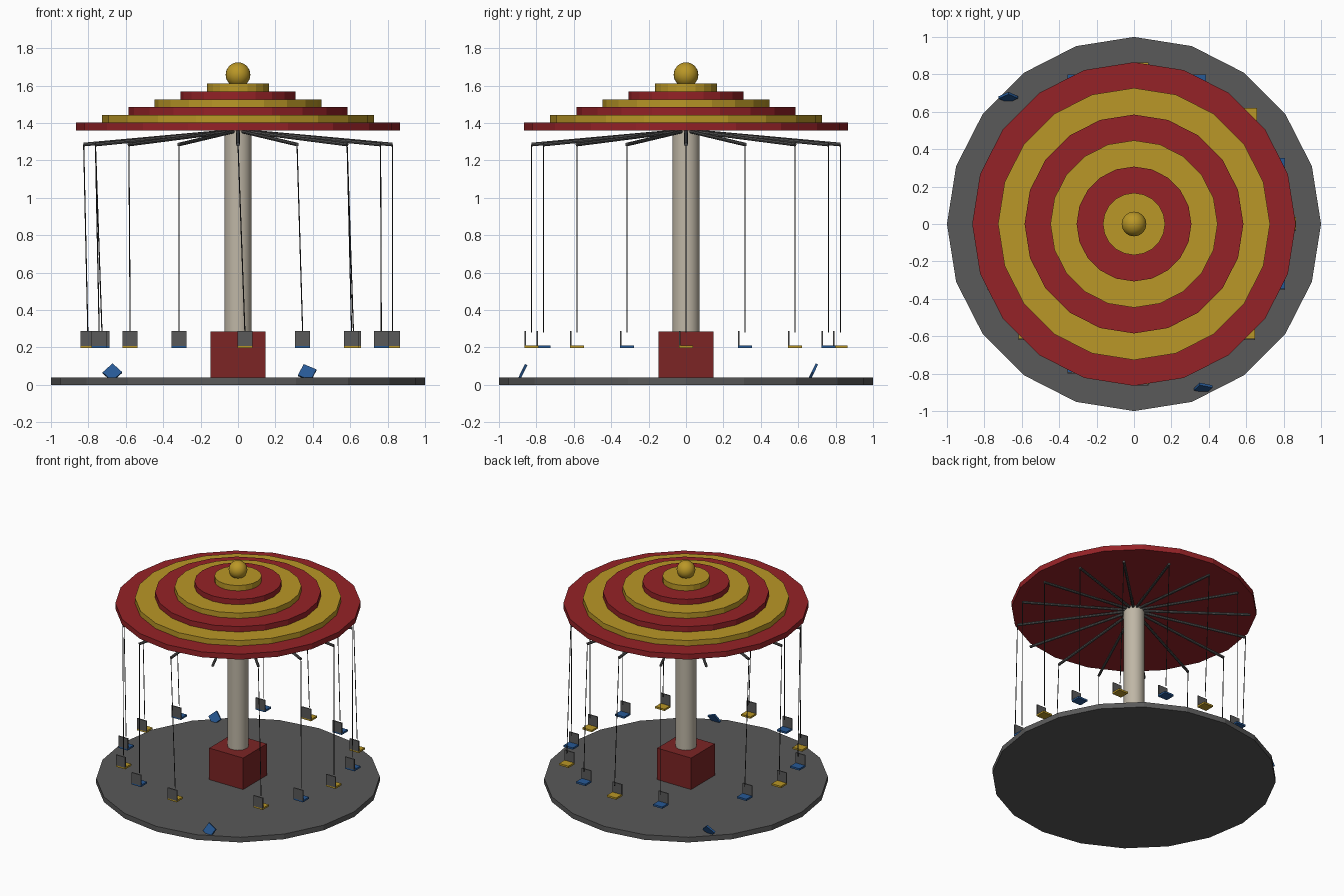
import bpy, math
from mathutils import Vector, Matrix

if "Cube" in bpy.data.objects:
    bpy.data.objects.remove(bpy.data.objects["Cube"])


def material(name, r, g, b):
    m = bpy.data.materials.new(name)
    m.diffuse_color = (r, g, b, 1)
    m.use_nodes = True
    m.node_tree.nodes["Principled BSDF"].inputs["Base Color"].default_value = m.diffuse_color
    return m


RED = material("red", 0.30, 0.016, 0.02)
DARK_RED = material("dark red", 0.20, 0.018, 0.018)
YELLOW = material("yellow", 0.49, 0.31, 0.02)
BLUE = material("blue", 0.02, 0.10, 0.30)
CREAM = material("cream", 0.52, 0.47, 0.38)
GREY = material("grey", 0.10, 0.10, 0.10)
DARK = material("dark grey", 0.03, 0.03, 0.03)


def finish(name, mat):
    ob = bpy.context.object
    ob.name = name
    ob.data.materials.append(mat)
    return ob


def disc(name, r, z0, z1, mat, sides=20):
    bpy.ops.mesh.primitive_cylinder_add(vertices=sides, radius=r, depth=z1 - z0,
                                        location=(0, 0, (z0 + z1) / 2))
    return finish(name, mat)


def rod(name, a, b, r, mat, sides=8):
    a, b = Vector(a), Vector(b)
    bpy.ops.mesh.primitive_cylinder_add(vertices=sides, radius=r, depth=(b - a).length,
                                        location=(a + b) / 2)
    ob = finish(name, mat)
    ob.rotation_euler = (b - a).to_track_quat('Z', 'Y').to_euler()
    return ob


def box(name, loc, size, mat, rot=None):
    bpy.ops.mesh.primitive_cube_add(size=1, location=loc)
    ob = finish(name, mat)
    ob.scale = size
    if rot:
        ob.rotation_euler = rot.to_euler()
    return ob


# platform, plinth and mast
disc("platform", 1.0, 0.0, 0.04, GREY)
box("plinth", (0, 0, 0.1625), (0.292, 0.292, 0.245), DARK_RED)
mast = disc("mast", 0.073, 0.04, 1.37, CREAM, 24)
bpy.ops.object.shade_smooth_by_angle()

# stepped canopy in alternating colours
for i, r in enumerate((0.865, 0.727, 0.585, 0.447, 0.307, 0.166)):
    z = 1.36 + i * 0.0417
    disc(f"canopy_tier_{i + 1}", r, z, z + 0.0417, YELLOW if i % 2 else RED)
bpy.ops.mesh.primitive_uv_sphere_add(segments=24, ring_count=16, radius=0.066,
                                     location=(0, 0, 1.658))
finish("finial_ball", YELLOW)
bpy.ops.object.shade_smooth()

# sixteen arms; two of them have lost their cable and seat
SWING = {1: 0.004, 2: 0.034, 3: 0.03, 4: 0.037, 7: 0.035, 8: 0.022, 9: 0.02,
         10: 0.007, 12: 0.037, 14: 0.024, 15: 0.004}
MISSING = (6, 13)
for i in range(16):
    t = math.radians(22.5 * i)
    x, y = 0.825 * math.cos(t), 0.825 * math.sin(t)
    rod(f"arm_{i}", (0, 0, 1.36), (x, y, 1.285), 0.01, GREY)
    if i in MISSING:
        continue
    sx = x + SWING.get(i, 0)
    rod(f"cable_{i}", (x, y, 1.285), (sx, y, 0.28), 0.003, DARK, 6)
    box(f"seat_{i}", (sx, y, 0.203), (0.08, 0.075, 0.014), BLUE if i % 2 else YELLOW)
    box(f"seat_back_{i}", (sx, y - 0.034, 0.248), (0.08, 0.008, 0.082), GREY)

# fallen seats resting on the platform
for loc, spin in (((-0.672, 0.677, 0.065), 45), ((0.37, -0.876, 0.0645), -25)):
    rot = Matrix.Rotation(math.radians(64), 3, 'X') @ Matrix.Rotation(math.radians(spin), 3, 'Z')
    box("fallen_seat", loc, (0.075, 0.072, 0.014), BLUE, rot)
